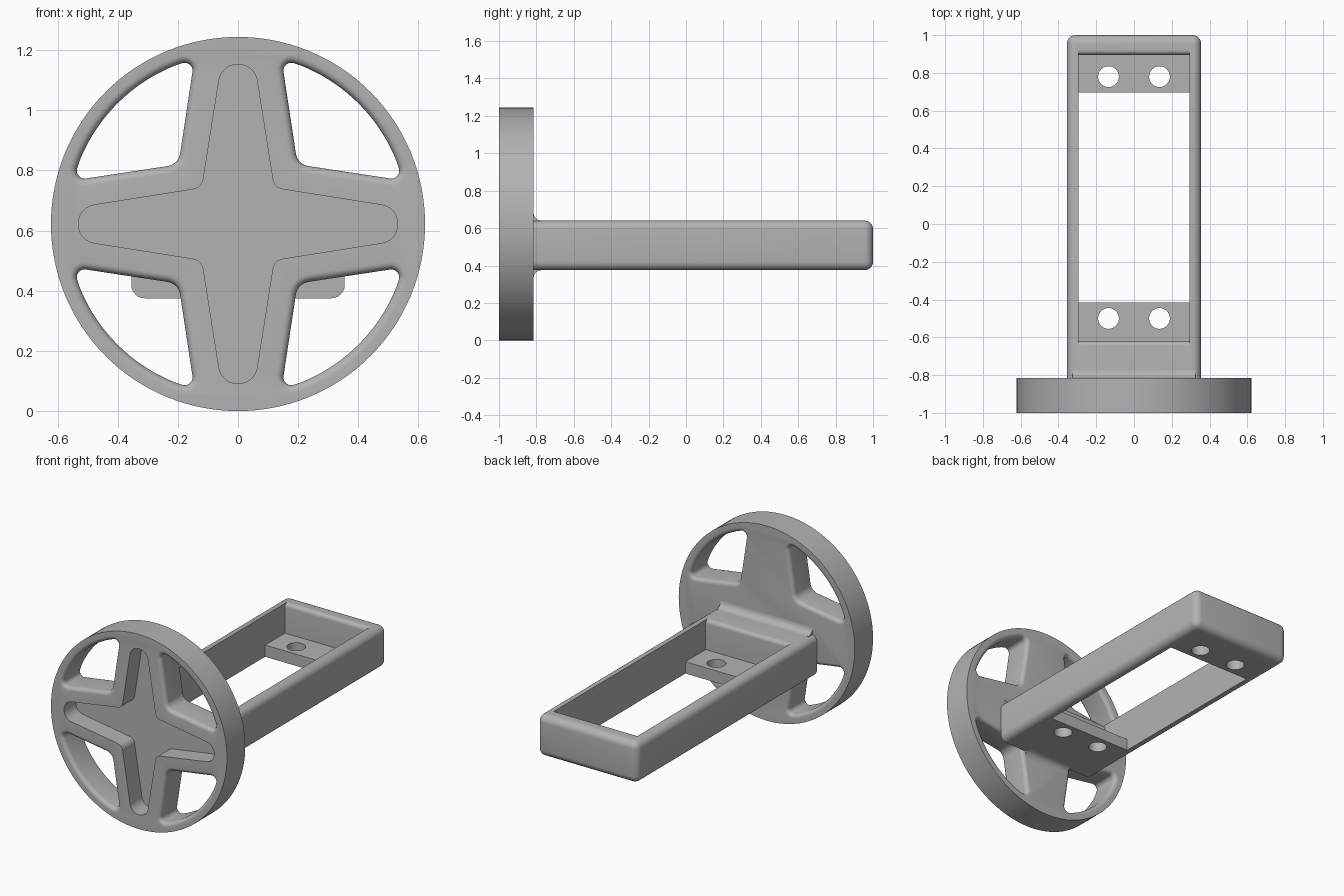
import bpy, bmesh, math
from mathutils import Vector

if "Cube" in bpy.data.objects:
    bpy.data.objects.remove(bpy.data.objects["Cube"], do_unlink=True)

grey = bpy.data.materials.new("plain grey")
grey.use_nodes = True
grey.diffuse_color = (0.45, 0.45, 0.45, 1)
grey.node_tree.nodes["Principled BSDF"].inputs["Base Color"].default_value = (0.45, 0.45, 0.45, 1)

FRONT, BACK, MID_Z, RADIUS = -1.0, -0.815, 0.622, 0.622
BOTTOM, TOP, HALF_W = 0.375, 0.64, 0.355


def make_object(name, bm):
    bmesh.ops.recalc_face_normals(bm, faces=bm.faces)
    mesh = bpy.data.meshes.new(name)
    bm.to_mesh(mesh)
    bm.free()
    mesh.materials.append(grey)
    obj = bpy.data.objects.new(name, mesh)
    bpy.context.collection.objects.link(obj)
    return obj


def loft(name, rings):
    """Solid through matching closed rings, capped at both ends."""
    bm = bmesh.new()
    loops = [[bm.verts.new(p) for p in ring] for ring in rings]
    n = len(loops[0])
    for a, b in zip(loops, loops[1:]):
        for i in range(n):
            j = (i + 1) % n
            bm.faces.new((a[i], a[j], b[j], b[i]))
    bm.faces.new(loops[0])
    bm.faces.new(loops[-1])
    return make_object(name, bm)


def on_disc(outline, y):
    return [(p.x, y, MID_Z + p.y) for p in outline]


def across(name, profile, half):
    """Extrude a (y, z) profile along x."""
    return loft(name, [[(x, y, z) for y, z in profile] for x in (-half, half)])


def box_cutter(y0, y1, z0, z1, half):
    return across("cutter", [(y0, z0), (y1, z0), (y1, z1), (y0, z1)], half)


def rounded(corners, steps=8):
    """Outline from (point, radius) pairs with each corner filleted."""
    out = []
    for i, (p, r) in enumerate(corners):
        if r == 0:
            out.append(p)
            continue
        u = (corners[i - 1][0] - p).normalized()
        v = (corners[(i + 1) % len(corners)][0] - p).normalized()
        half = u.angle(v) / 2
        c = p + (u + v).normalized() * r / math.sin(half)
        s, e = p + u * r / math.tan(half) - c, p + v * r / math.tan(half) - c
        out += [c + s.lerp(e, k / steps).normalized() * r for k in range(steps + 1)]
    return out


def grown(outline, d):
    """Clockwise outline pushed outward by d."""
    out = []
    for i, p in enumerate(outline):
        t = (outline[(i + 1) % len(outline)] - outline[i - 1]).normalized()
        out.append(p + Vector((-t.y, t.x)) * d)
    return out


def cut(target, cutter):
    mod = target.modifiers.new("cut", "BOOLEAN")
    mod.operation, mod.solver, mod.object = "DIFFERENCE", "EXACT", cutter
    bpy.context.view_layer.objects.active = target
    bpy.ops.object.modifier_apply(modifier=mod.name)
    bpy.data.objects.remove(cutter, do_unlink=True)


def turned(p, quarter):
    for _ in range(quarter):
        p = Vector((p.y, -p.x))
    return p


def smooth(obj):
    bpy.ops.object.select_all(action="DESELECT")
    obj.select_set(True)
    bpy.context.view_layer.objects.active = obj
    bpy.ops.object.shade_smooth_by_angle(angle=math.radians(35))


# Wheel disc
circle = [Vector((math.sin(a), math.cos(a))) * RADIUS
          for a in (math.tau * i / 128 for i in range(128))]
wheel = loft("wheel_disc", [on_disc(circle, FRONT), on_disc(circle, BACK)])

# Four openings between the spokes, rounded on both rims
inner, tip, rim = Vector((0.198, 0.198)), Vector((0.145, 0.548)), 0.567
start = math.atan2(tip.x, tip.y)
sweep = [start + 0.12 + (math.pi / 2 - 2 * start - 0.24) * k / 20 for k in range(21)]
corners = [(inner, 0.05), (tip, 0.026)]
corners += [(Vector((math.sin(a), math.cos(a))) * rim, 0) for a in sweep]
corners += [(Vector((tip.y, tip.x)), 0.026)]
opening = rounded(corners)
b = 0.025
steps = [math.pi / 2 * k / 6 for k in range(7)]
flare = [(b * (1 - math.cos(a)), b * (1 - math.sin(a))) for a in steps]
levels = [(b, FRONT - 0.02)] + [(o, FRONT + d) for o, d in reversed(flare)]
levels += [(o, BACK - d) for o, d in flare] + [(b, BACK + 0.02)]
for q in range(4):
    shape = [turned(p, q) for p in opening]
    cut(wheel, loft("cutter", [on_disc(grown(shape, o), y) for o, y in levels]))

# Cross-shaped pocket in the front
arm = [(Vector((-0.12, 0.12)), 0.04), (Vector((-0.055, 0.53)), 0.06),
       (Vector((0.055, 0.53)), 0.06)]
cross = rounded([(turned(p, q), r) for q in range(4) for p, r in arm])
cut(wheel, loft("cutter", [on_disc(cross, FRONT - 0.05), on_disc(cross, FRONT + 0.12)]))
smooth(wheel)

# Frame block with rounded outer edges
bm = bmesh.new()
bmesh.ops.create_cube(bm, size=1)
for v in bm.verts:
    v.co = (v.co.x * 2 * HALF_W, BACK if v.co.y < 0 else 1.0, BOTTOM if v.co.z < 0 else TOP)
edges = [e for e in bm.edges if max(v.co.y for v in e.verts) > 0]
bmesh.ops.bevel(bm, geom=edges, offset=0.045, segments=6, profile=0.5, affect="EDGES")
frame = make_object("servo_frame", bm)

# Tray above the shelves, with eased end edges
r = 0.025
arc = [(r * (1 - math.cos(a)), TOP - r + r * math.sin(a)) for a in steps]
tray = [(-0.62, 0.45), (0.895, 0.45)] + [(0.895 + d, z) for d, z in arc]
tray += [(0.92, 0.7), (-0.645, 0.7)] + [(-0.62 - d, z) for d, z in reversed(arc)]
cut(frame, across("cutter", tray, 0.295))

# Through window and screw holes
cut(frame, box_cutter(-0.415, 0.695, 0.2, 0.6, 0.295))
for x in (-0.135, 0.135):
    for y in (-0.5, 0.78):
        ring = [(x + 0.055 * math.cos(a), y + 0.055 * math.sin(a))
                for a in (math.tau * i / 32 for i in range(32))]
        cut(frame, loft("cutter", [[(px, py, z) for px, py in ring] for z in (0.3, 0.5)]))
smooth(frame)

# Concave fillets joining frame to disc
f = 0.042
for name, edge, sign, half in (("upper_fillet", TOP, 1, 0.325), ("lower_fillet", BOTTOM, -1, 0.165)):
    curve = [(BACK + f * (1 - math.cos(a)), edge + sign * f * (1 - math.sin(a))) for a in steps]
    root = [(BACK + f, edge - sign * 0.03), (BACK - 0.01, edge - sign * 0.03),
            (BACK - 0.01, edge + sign * f)]
    smooth(across(name, curve + root, half))
